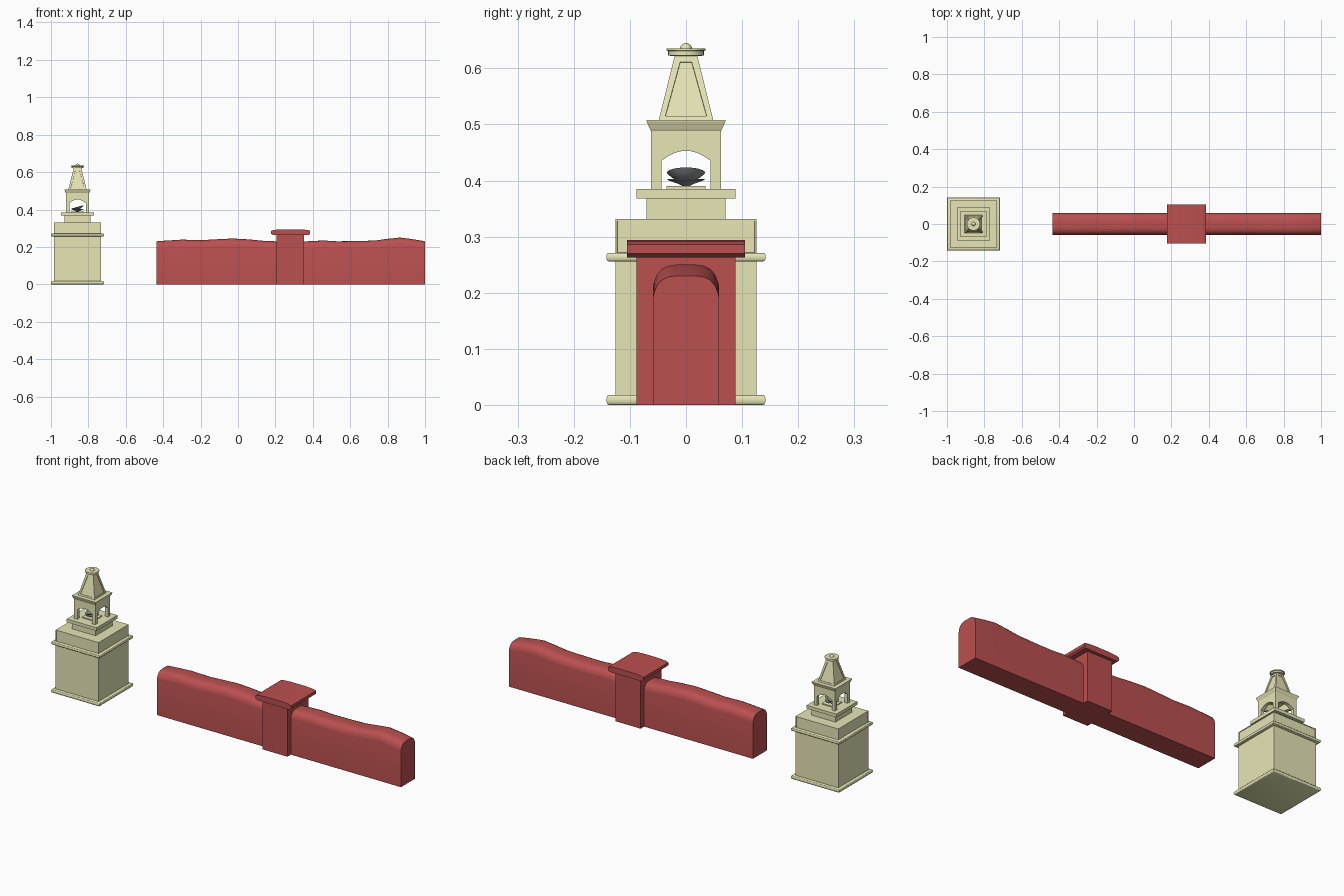
import bpy, bmesh, math
from mathutils import Matrix, Vector

if "Cube" in bpy.data.objects:
    bpy.data.objects.remove(bpy.data.objects["Cube"])

CX = -0.858


def material(name, rgb):
    m = bpy.data.materials.new(name)
    m.diffuse_color = (*rgb, 1)
    m.use_nodes = True
    m.node_tree.nodes["Principled BSDF"].inputs["Base Color"].default_value = m.diffuse_color
    return m


STONE = material("pale_stone", (0.80, 0.79, 0.47))
RED = material("red_wall", (0.50, 0.08, 0.08))
METAL = material("dark_metal", (0.28, 0.30, 0.30))


def finish(bm, name, mat, smooth=None):
    bmesh.ops.recalc_face_normals(bm, faces=bm.faces)
    me = bpy.data.meshes.new(name)
    bm.to_mesh(me)
    bm.free()
    ob = bpy.data.objects.new(name, me)
    bpy.context.collection.objects.link(ob)
    me.materials.append(mat)
    if smooth:
        bpy.ops.object.select_all(action='DESELECT')
        ob.select_set(True)
        bpy.context.view_layer.objects.active = ob
        bpy.ops.object.shade_smooth_by_angle(angle=math.radians(smooth))
    return ob


def loft(rings):
    """Skin a list of equal-length closed rings and cap both ends."""
    bm = bmesh.new()
    vs = [[bm.verts.new(p) for p in r] for r in rings]
    n = len(rings[0])
    for a, b in zip(vs, vs[1:]):
        for i in range(n):
            j = (i + 1) % n
            bm.faces.new((a[i], a[j], b[j], b[i]))
    bm.faces.new(vs[0])
    bm.faces.new(vs[-1])
    bmesh.ops.recalc_face_normals(bm, faces=bm.faces)
    return bm


def stack(profile, cx=CX, n=4):
    """Rings of (radius, z); four sides give a square of that half width."""
    k = math.sqrt(2) if n == 4 else 1
    off = math.pi / 4 if n == 4 else 0
    return loft([[(cx + k * r * math.cos(off + math.tau * i / n),
                   k * r * math.sin(off + math.tau * i / n), z)
                  for i in range(n)] for r, z in profile])


def rounded_slab(name, half, z0, z1):
    h = (z1 - z0) / 2
    prof = [(half - h * 0.5 * (1 - math.cos(a)), (z0 + z1) / 2 + h * math.sin(a))
            for a in [math.pi / 2 * t / 4 for t in range(-4, 5)]]
    finish(stack(prof), name, STONE, 35)


def panel(bm, faces, thickness, depth):
    bmesh.ops.inset_individual(bm, faces=faces, thickness=thickness, depth=0)
    bmesh.ops.inset_individual(bm, faces=faces, thickness=0.0005, depth=depth)


# Shrine base, body and moulding
rounded_slab("base_plinth", 0.142, 0, 0.018)
finish(stack([(0.126, 0.01), (0.126, 0.262)]), "shrine_body", STONE)
rounded_slab("body_moulding", 0.142, 0.256, 0.271)

# Panelled upper block
bm = stack([(0.126, 0.268), (0.126, 0.331)])
panel(bm, [f for f in bm.faces if abs(f.normal.z) < 0.5], 0.0045, -0.002)
finish(bm, "upper_block", STONE)

# Neck, ledge and small pedestal
finish(stack([(0.07, 0.329), (0.07, 0.369)]), "neck_block", STONE)
finish(stack([(0.088, 0.368), (0.088, 0.385)]), "lantern_ledge", STONE)
finish(stack([(0.035, 0.384), (0.035, 0.390)]), "lamp_pedestal", STONE)

# Four arched lantern walls
arch = [(0.044, 0.435), (0.034, 0.442), (0.021, 0.449), (0.008, 0.4525)]
outline = ([(-0.062, 0.384), (-0.044, 0.384)] + [(-x, z) for x, z in arch]
           + arch[::-1] + [(0.044, 0.384), (0.062, 0.384), (0.062, 0.491), (-0.062, 0.491)])
for i, side in enumerate(("front", "right", "back", "left")):
    bm = loft([[(x, y, z) for x, z in outline] for y in (-0.062, -0.044)])
    bm.transform(Matrix.Translation((CX, 0, 0)) @ Matrix.Rotation(i * math.pi / 2, 4, 'Z'))
    finish(bm, side + "_lantern_arch", STONE)

# Flared cornice over the lantern
finish(stack([(0.062, 0.488), (0.064, 0.491), (0.070, 0.505), (0.070, 0.508)]),
       "lantern_cornice", STONE)

# Panelled pyramid roof
bm = stack([(0.049, 0.506), (0.020, 0.623)])
panel(bm, [f for f in bm.faces if abs(f.normal.z) < 0.5], 0.0155, -0.003)
finish(bm, "pyramid_roof", STONE)

# Round crown and ball finial
finish(stack([(0.026, 0.622), (0.032, 0.623), (0.032, 0.631), (0.035, 0.632), (0.035, 0.635)],
             n=24), "roof_crown", STONE, 30)
bm = bmesh.new()
bmesh.ops.create_uvsphere(bm, u_segments=16, v_segments=10, radius=0.011,
                          matrix=Matrix.Translation((CX, 0, 0.634)))
finish(bm, "finial_ball", STONE, 60)

# Lamp: conical foot with a tilted dish
finish(stack([(0.002, 0.388), (0.014, 0.394), (0.033, 0.401), (0.033, 0.403), (0.010, 0.400)],
             n=24), "lamp_foot", METAL, 40)
bm = stack([(0.003, -0.014), (0.014, -0.010), (0.026, -0.004), (0.034, 0.003),
            (0.033, 0.003), (0.024, -0.002), (0.012, -0.007), (0.003, -0.009)], cx=0, n=24)
bm.transform(Matrix.Translation((CX, 0, 0.411)) @ Matrix.Rotation(math.radians(-16), 4, 'Y'))
finish(bm, "lamp_dish", METAL, 40)

# Undulating wall: rounded-top section swept along x
crest = [(-0.435, .230), (-0.38, .234), (-0.30, .239), (-0.20, .236), (-0.11, .241),
         (-0.03, .245), (0.06, .240), (0.13, .233), (0.22, .229), (0.34, .228), (0.40, .232),
         (0.46, .234), (0.53, .230), (0.63, .231), (0.73, .234), (0.80, .243),
         (0.865, .250), (0.93, .242), (1.0, .230)]
half = [(0.0, 0.0), (0.0, -0.040), (0.002, -0.030), (0.007, -0.018),
        (0.015, -0.008), (0.027, -0.002), (0.040, 0.0)]
rings = []
for x, top in crest:
    side = [(0.059 - dy, 0 if k == 0 else top + dz) for k, (dy, dz) in enumerate(half)]
    rings.append([(x, y, z) for y, z in side] + [(x, -y, z) for y, z in side[::-1]])
finish(loft(rings), "wall", RED, 40)

# Wall tower
bm = bmesh.new()
bmesh.ops.create_cube(bm, size=1, matrix=Matrix.Translation((0.2785, 0, 0.1335))
                      @ Matrix.Diagonal((0.147, 0.176, 0.267, 1)))
finish(bm, "wall_tower", RED)

# Overhanging tower cap with a gently arched top
cap = [(0.0, 0.263), (0.095, 0.263), (0.104, 0.270), (0.104, 0.286), (0.088, 0.291), (0.045, 0.294)]
section = cap + [(-x, z) for x, z in cap[:0:-1]]
bm = loft([[(0.2815 + x, y, z) for x, z in section] for y in (-0.105, 0.105)])
finish(bm, "tower_cap", RED)
